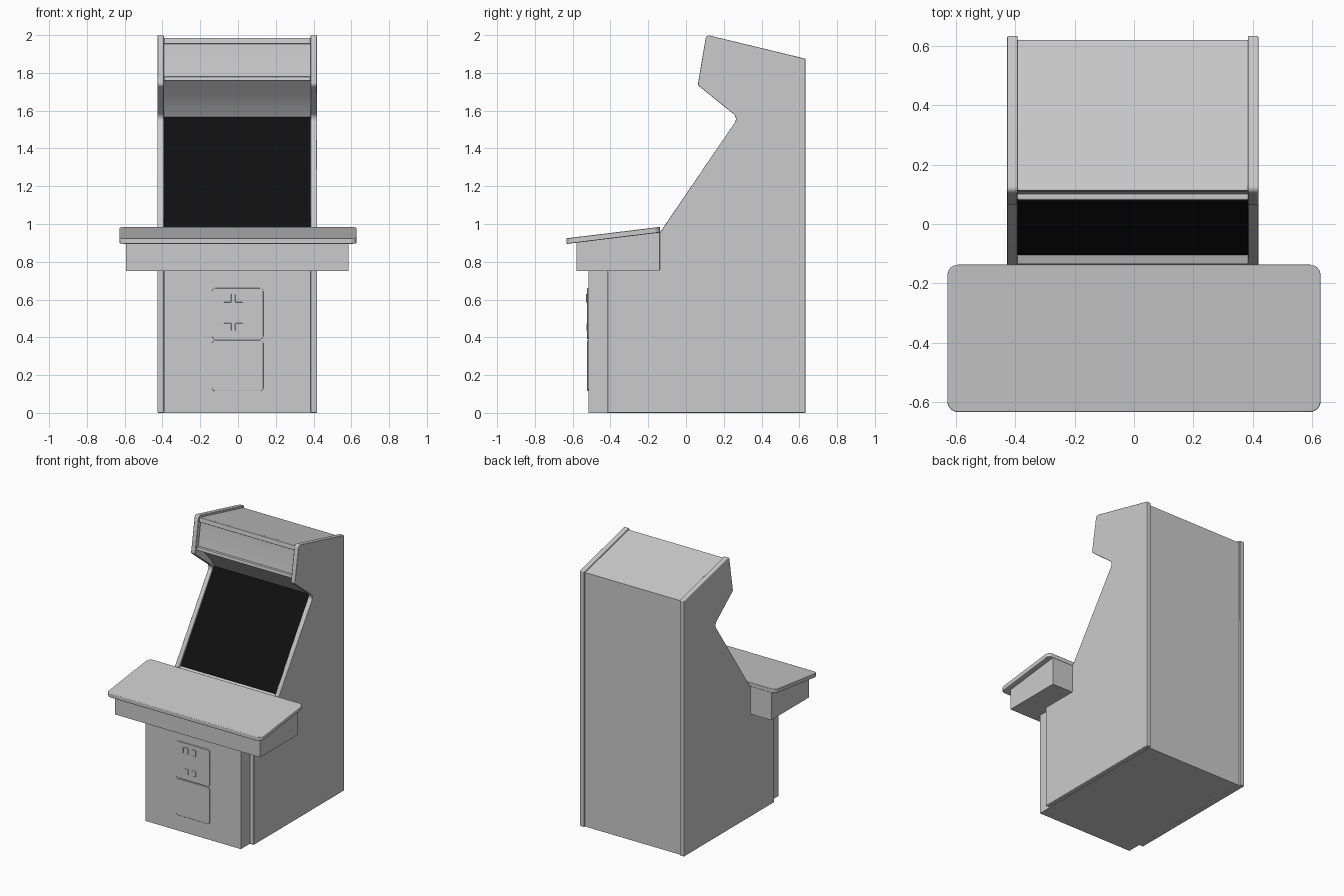
import bpy, bmesh, math
from mathutils import Vector

if "Cube" in bpy.data.objects:
    bpy.data.objects.remove(bpy.data.objects["Cube"])

CX = -0.004           # centre of the cabinet
OUT, INN = 0.423, 0.388   # outer and inner half widths


def rounded(points, steps=6):
    """Points are (a, b) or (a, b, radius); corners with a radius are rounded."""
    out = []
    n = len(points)
    for i, p in enumerate(points):
        c = Vector(p[:2])
        if len(p) < 3:
            out.append(c)
            continue
        d1 = (Vector(points[i - 1][:2]) - c).normalized()
        d2 = (Vector(points[(i + 1) % n][:2]) - c).normalized()
        half = d1.angle(d2) / 2
        s = c + d1 * p[2] / math.tan(half)
        e = c + d2 * p[2] / math.tan(half)
        centre = c + (d1 + d2).normalized() * p[2] / math.sin(half)
        for k in range(steps + 1):
            v = s.lerp(e, k / steps) - centre
            out.append(centre + v.normalized() * p[2])
    return out


def extrude(name, points, d0, d1, place, bevel=0.0):
    """Extrude a 2D outline from d0 to d1; place maps (a, b, d) to xyz."""
    pts = rounded(points)
    bm = bmesh.new()
    a = [bm.verts.new(place(p.x, p.y, d0)) for p in pts]
    b = [bm.verts.new(place(p.x, p.y, d1)) for p in pts]
    bm.faces.new(a)
    bm.faces.new(b)
    for i in range(len(pts)):
        j = (i + 1) % len(pts)
        bm.faces.new((a[i], a[j], b[j], b[i]))
    bmesh.ops.recalc_face_normals(bm, faces=bm.faces)
    me = bpy.data.meshes.new(name)
    bm.to_mesh(me)
    bm.free()
    ob = bpy.data.objects.new(name, me)
    bpy.context.collection.objects.link(ob)
    bpy.ops.object.select_all(action='DESELECT')
    bpy.context.view_layer.objects.active = ob
    ob.select_set(True)
    bpy.ops.object.shade_smooth_by_angle(angle=math.radians(35))
    if bevel:
        m = ob.modifiers.new("edge_rounding", 'BEVEL')
        m.width, m.segments, m.limit_method = bevel, 3, 'ANGLE'
        m.angle_limit = math.radians(40)
        m.harden_normals = True
    return ob


def side(a, b, d):       # outline in y-z, extruded along x
    return (d, a, b)


def front(a, b, d):      # outline in x-z, extruded along y
    return (a, d, b)


def tilted(a, b, d):     # outline in x-y, sloping up toward the back
    return (a, b, d + 0.122 * (b + 0.135))


def rect(a0, a1, b0, b1, r=None):
    pts = [(a0, b0), (a1, b0), (a1, b1), (a0, b1)]
    return [p + (r,) for p in pts] if r else pts


# side panels
panel = [(-0.415, 0), (0.633, 0), (0.633, 1.875), (0.107, 2.002, 0.018),
         (0.062, 1.735, 0.02), (0.276, 1.563, 0.035), (-0.14, 0.952),
         (-0.14, 0.76), (-0.415, 0.76)]
for label, s in (("left", -1), ("right", 1)):
    extrude(label + "_side_panel", panel, CX + s * INN, CX + s * OUT, side, 0.005)

# cabinet body between the side panels, with curved hood underside
body = [(-0.515, 0), (0.62, 0), (0.62, 1.864), (0.128, 1.982), (0.128, 1.955),
        (0.100, 1.775), (0.135, 1.74), (0.20, 1.675), (0.25, 1.62), (0.288, 1.562),
        (-0.10, 0.977), (-0.135, 0.965), (-0.14, 0.76), (-0.515, 0.76)]
extrude("cabinet_body", body, CX - INN, CX + INN, side)

# black screen lying on the sloped face
screen = extrude("screen", [(-0.10, 0.977), (0.288, 1.562), (0.282, 1.566), (-0.105, 0.982)],
                 CX - INN, CX + INN, side)
black = bpy.data.materials.new("screen_black")
black.diffuse_color = (0.005, 0.005, 0.005, 1)
black.use_nodes = True
black.node_tree.nodes["Principled BSDF"].inputs["Base Color"].default_value = black.diffuse_color
screen.data.materials.append(black)

# retainer strips above and below the marquee
extrude("marquee_top_strip", [(0.108, 1.953), (0.133, 1.957), (0.135, 1.981), (0.113, 1.986)],
        CX - INN, CX + INN, side, 0.004)
extrude("marquee_bottom_strip", [(0.079, 1.758), (0.112, 1.757), (0.112, 1.781), (0.083, 1.781)],
        CX - INN, CX + INN, side, 0.004)

# control deck: box with a sloping rounded top
extrude("control_box", [(-0.58, 0.752), (-0.14, 0.752), (-0.14, 0.96), (-0.58, 0.906)],
        CX - 0.59, CX + 0.59, side)
extrude("control_panel_top", rect(-0.628, 0.628, -0.633, -0.137, 0.035),
        0.955, 0.985, tilted, 0.005)

# coin doors
for label, z0 in (("upper", 0.39), ("lower", 0.115)):
    extrude(label + "_coin_door", rect(-0.138, 0.134, z0, z0 + 0.27, 0.018),
            -0.505, -0.523, front, 0.003)

# coin slots and coin return flaps on the upper door
for label, x in (("left", -0.055), ("right", 0.005)):
    extrude(label + "_coin_slot", rect(x - 0.02, x + 0.02, 0.585, 0.63, 0.004),
            -0.51, -0.529, front, 0.002)
    extrude(label + "_coin_return", rect(x - 0.02, x + 0.02, 0.435, 0.475, 0.004),
            -0.51, -0.526, front, 0.002)
